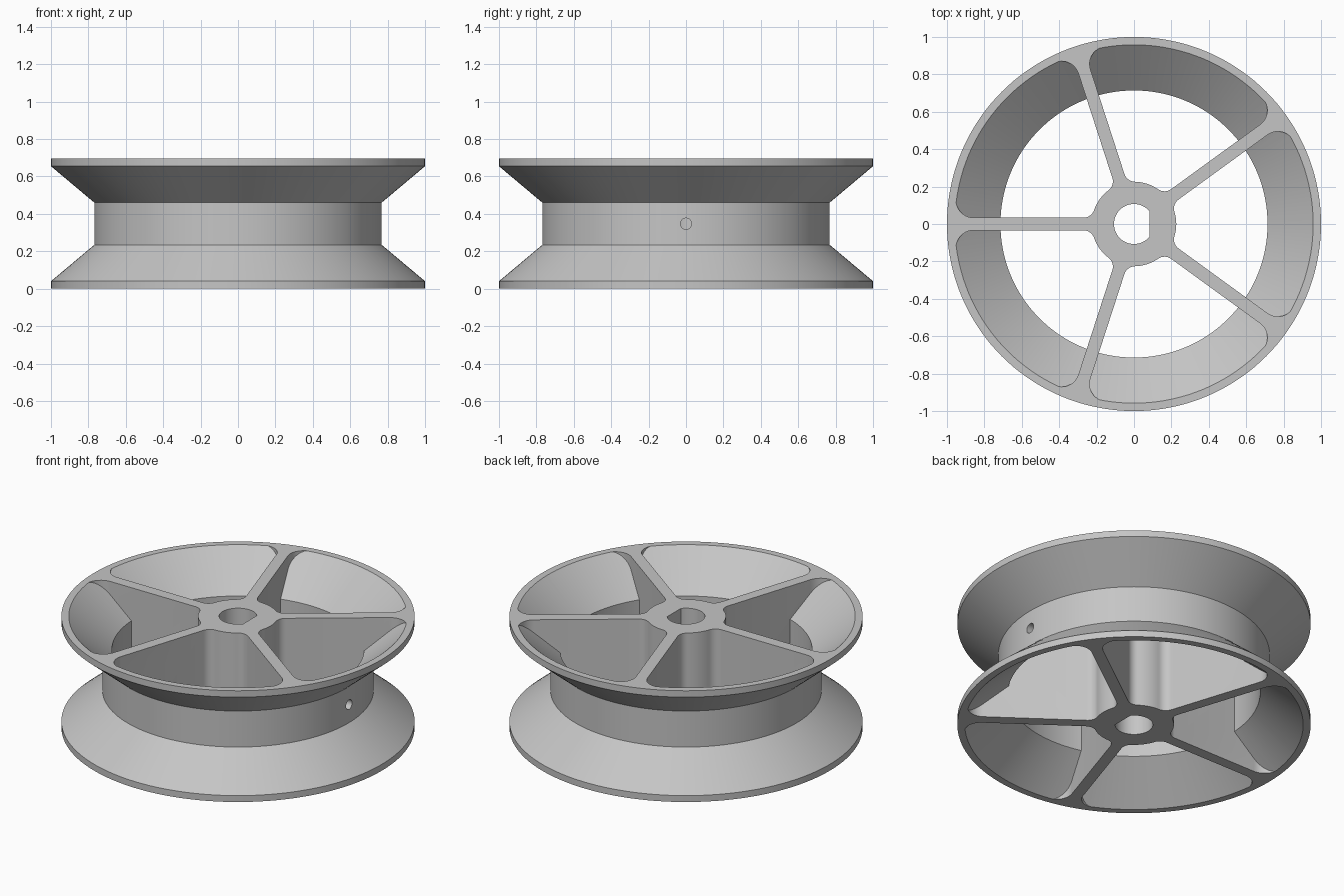
import bpy
import bmesh
from math import sin, cos, pi, radians, acos, atan2, sqrt
from mathutils import Matrix, Vector

HEIGHT = 0.695
SIDES = 144
SPOKES = 5
HALF_ANGLE = pi / SPOKES
SPOKE_HALF = 0.034
HUB_R = 0.226
POCKET_R = 0.962

cube = bpy.data.objects.get("Cube")
if cube:
    bpy.data.objects.remove(cube, do_unlink=True)

grey = bpy.data.materials.new("light grey")
grey.use_nodes = True
colour = (0.56, 0.56, 0.56, 1)
grey.diffuse_color = colour
grey.node_tree.nodes["Principled BSDF"].inputs["Base Color"].default_value = colour


def arc(cx, cy, r, start, end, steps):
    """Points on an arc, both ends included."""
    angles = [start + (end - start) * i / steps for i in range(steps + 1)]
    return [(cx + r * cos(a), cy + r * sin(a)) for a in angles]


def circle(r, sides=SIDES):
    return arc(0, 0, r, 0, 2 * pi, sides)[:-1]


def add_loft(bm, rings):
    """Closed solid through a stack of (outline, z) rings."""
    loops = [[bm.verts.new((x, y, z)) for x, y in outline] for outline, z in rings]
    count = len(loops[0])
    for low, high in zip(loops, loops[1:]):
        for i in range(count):
            j = (i + 1) % count
            bm.faces.new((low[i], low[j], high[j], high[i]))
    bm.faces.new(loops[0][::-1])
    bm.faces.new(loops[-1])


def make(name, solids, matrix=None):
    bm = bmesh.new()
    for rings in solids:
        add_loft(bm, rings)
    if matrix:
        bm.transform(matrix)
    bmesh.ops.recalc_face_normals(bm, faces=bm.faces)
    mesh = bpy.data.meshes.new(name)
    bm.to_mesh(mesh)
    bm.free()
    mesh.materials.append(grey)
    obj = bpy.data.objects.new(name, mesh)
    bpy.context.collection.objects.link(obj)
    return obj


def boolean(target, tool, operation):
    """Apply the tool to the target and discard the tool."""
    mod = target.modifiers.new("cut", "BOOLEAN")
    mod.operation = operation
    mod.solver = "EXACT"
    mod.object = tool
    bpy.context.view_layer.objects.active = target
    bpy.ops.object.modifier_apply(modifier=mod.name)
    bpy.data.objects.remove(tool, do_unlink=True)


def pocket_outline():
    """Rounded sector between two spokes, centred on +x."""
    hub_fillet, rim_fillet = 0.06, 0.095
    hv = SPOKE_HALF + hub_fillet
    hu = sqrt((HUB_R + hub_fillet) ** 2 - hv ** 2)
    rv = SPOKE_HALF + rim_fillet
    ru = sqrt((POCKET_R - rim_fillet) ** 2 - rv ** 2)
    hub_angle, rim_angle = atan2(hv, hu), atan2(rv, ru)
    half = arc(0, 0, HUB_R, HALF_ANGLE, hub_angle, 6)
    half += arc(hu, hv, hub_fillet, hub_angle + pi, 1.5 * pi, 8)[1:]
    half += arc(ru, rv, rim_fillet, -pi / 2, rim_angle, 12)
    half += arc(0, 0, POCKET_R, rim_angle, HALF_ANGLE, 12)[1:]
    turn = Matrix.Rotation(-HALF_ANGLE, 2)
    half = [tuple(turn @ Vector(p)) for p in half]
    return half + [(x, -y) for x, y in half[-2:0:-1]]


def rotated(outline, angle):
    turn = Matrix.Rotation(angle, 2)
    return [tuple(turn @ Vector(p)) for p in outline]


# Grooved outer body
half_profile = [(1, 0), (1, 0.04), (0.768, 0.235)]
profile = half_profile + [(r, HEIGHT - z) for r, z in half_profile[::-1]]
wheel = make("spoked_wheel", [[(circle(r), z) for r, z in profile]])

# Five pockets, limited by an inner wall that follows the groove
outline = pocket_outline()
pockets = make("pocket_cutter", [
    [(rotated(outline, 2 * HALF_ANGLE * k), z) for z in (-0.04, HEIGHT + 0.04)]
    for k in range(SPOKES)])
half_cavity = [(1.017, -0.05), (0.714, 0.207)]
cavity_profile = half_cavity + [(r, HEIGHT - z) for r, z in half_cavity[::-1]]
cavity = make("cavity_cutter", [[(circle(r), z) for r, z in cavity_profile]])
boolean(pockets, cavity, "INTERSECT")
boolean(wheel, pockets, "DIFFERENCE")

# D-shaped shaft bore
bore_r, flat_x = 0.107, 0.083
flat = acos(flat_x / bore_r)
d_shape = arc(0, 0, bore_r, flat, 2 * pi - flat, 40)
boolean(wheel, make("bore_cutter", [[(d_shape, -0.1), (d_shape, 0.8)]]), "DIFFERENCE")

# Set screw hole from the groove to the flat of the bore
to_x = Matrix.Translation((0, 0, HEIGHT / 2)) @ Matrix.Rotation(pi / 2, 4, "Y")
hole = circle(0.03, 24)
boolean(wheel, make("screw_hole_cutter", [[(hole, 0.04), (hole, 0.9)]], to_x), "DIFFERENCE")

# Smooth curved walls, keep crisp edges
bpy.ops.object.select_all(action="DESELECT")
wheel.select_set(True)
bpy.context.view_layer.objects.active = wheel
bpy.ops.object.shade_smooth_by_angle(angle=radians(25))
